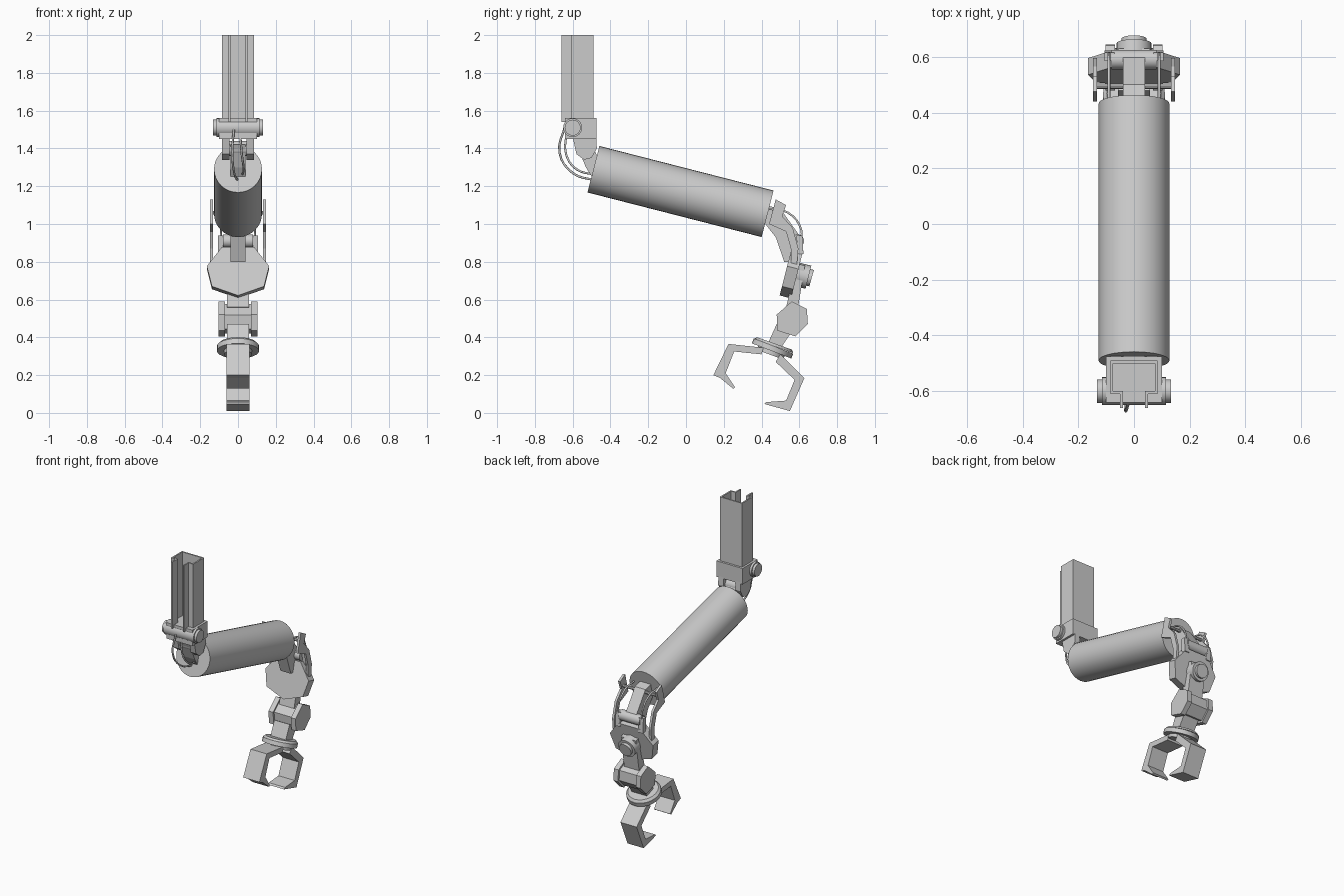
import bpy, bmesh, math
from mathutils import Vector, Matrix

cube = bpy.data.objects.get("Cube")
if cube:
    bpy.data.objects.remove(cube, do_unlink=True)

grey = bpy.data.materials.new("machine_grey")
grey.use_nodes = True
COLOR = (0.6, 0.6, 0.6, 1)
grey.diffuse_color = COLOR
grey.node_tree.nodes["Principled BSDF"].inputs["Base Color"].default_value = COLOR


def finish(name, bm, smooth=False):
    bmesh.ops.recalc_face_normals(bm, faces=bm.faces)
    mesh = bpy.data.meshes.new(name)
    bm.to_mesh(mesh)
    bm.free()
    obj = bpy.data.objects.new(name, mesh)
    bpy.context.collection.objects.link(obj)
    mesh.materials.append(grey)
    if smooth:
        bpy.ops.object.select_all(action='DESELECT')
        obj.select_set(True)
        bpy.context.view_layer.objects.active = obj
        bpy.ops.object.shade_smooth_by_angle(angle=math.radians(40))
    return obj


def extrude(name, points, step):
    """Solid from a closed 3D outline moved along a vector."""
    bm = bmesh.new()
    face = bm.faces.new([bm.verts.new(p) for p in points])
    new = bmesh.ops.extrude_face_region(bm, geom=[face])["geom"]
    bmesh.ops.translate(bm, vec=step, verts=[v for v in new if isinstance(v, bmesh.types.BMVert)])
    return finish(name, bm)


def side_prism(name, outline, x0, x1):
    return extrude(name, [(x0, y, z) for y, z in outline], Vector((x1 - x0, 0, 0)))


def pair(name, outline, x0, x1):
    side_prism("left_" + name, outline, x0, x1)
    side_prism("right_" + name, outline, -x1, -x0)


def rod(name, a, b, r, n=24, r2=None):
    a, b = Vector(a), Vector(b)
    bm = bmesh.new()
    bmesh.ops.create_cone(bm, cap_ends=True, segments=n, radius1=r,
                          radius2=r if r2 is None else r2, depth=(b - a).length)
    turn = (b - a).to_track_quat('Z', 'Y').to_matrix().to_4x4()
    bmesh.ops.transform(bm, matrix=Matrix.Translation((a + b) / 2) @ turn, verts=bm.verts)
    return finish(name, bm, n > 12)


def cable(name, points, r=0.006):
    curve = bpy.data.curves.new(name, 'CURVE')
    curve.dimensions = '3D'
    curve.bevel_depth = r
    curve.bevel_resolution = 1
    curve.resolution_u = 4
    spline = curve.splines.new('BEZIER')
    spline.bezier_points.add(len(points) - 1)
    for bp, p in zip(spline.bezier_points, points):
        bp.co = p
        bp.handle_left_type = bp.handle_right_type = 'AUTO'
    obj = bpy.data.objects.new(name, curve)
    bpy.context.collection.objects.link(obj)
    curve.materials.append(grey)


# Hollow mounting post with a slotted rail on its front
half = [(0.04, -0.66), (0.05, -0.66), (0.05, -0.61), (0.085, -0.61), (0.085, -0.49)]
inner = [(0.075, -0.50), (0.075, -0.60), (0.04, -0.60)]
section = half + [(-x, y) for x, y in reversed(half)]
section += [(-x, y) for x, y in reversed(inner)] + inner
extrude("mounting_post", [(x, y, 1.54) for x, y in section], Vector((0, 0, 0.46)))

# Shoulder block, axle and knuckle
side_prism("shoulder_block", [(-0.64, 1.45), (-0.475, 1.45), (-0.475, 1.56), (-0.64, 1.56)], -0.1, 0.1)
rod("shoulder_axle", (-0.115, -0.6, 1.51), (0.115, -0.6, 1.51), 0.05)
rod("shoulder_axle_cap", (-0.132, -0.6, 1.51), (0.132, -0.6, 1.51), 0.042)
pair("knuckle_cheek", [(-0.6, 1.46), (-0.475, 1.46), (-0.472, 1.4), (-0.50, 1.35),
                       (-0.54, 1.34), (-0.58, 1.37)], 0.045, 0.085)
rod("knuckle_pin", (-0.08, -0.53, 1.4), (0.08, -0.53, 1.4), 0.04)
side_prism("knuckle_strut", [(-0.58, 1.42), (-0.5, 1.42), (-0.44, 1.3), (-0.48, 1.22), (-0.53, 1.3)], -0.04, 0.04)

# Main arm cylinder
rod("arm_cylinder", (0, -0.49, 1.29), (0, 0.432, 1.054), 0.127, 32)

# Slack cables at the shoulder
cable("outer_cable", [(-0.02, -0.64, 1.52), (-0.03, -0.67, 1.38), (-0.02, -0.6, 1.27), (0, -0.48, 1.23)])
cable("inner_cable", [(0.01, -0.63, 1.5), (0.02, -0.635, 1.37), (0.03, -0.58, 1.29), (0.02, -0.48, 1.26)])

# Wrist link and roller behind the arm
side_prism("wrist_link", [(0.42, 1.1), (0.5, 1.08), (0.6, 0.94), (0.57, 0.8),
                          (0.52, 0.8), (0.475, 0.93), (0.42, 1.0)], -0.04, 0.04)
rod("wrist_roller", (-0.08, 0.59, 0.91), (0.08, 0.59, 0.91), 0.035)
rod("cross_bar", (-0.145, 0.495, 1.06), (0.145, 0.495, 1.06), 0.01, 8)
pair("push_arm", [(0.475, 1.13), (0.53, 1.1), (0.51, 1.04), (0.565, 0.98), (0.595, 0.87), (0.585, 0.76),
                  (0.555, 0.76), (0.555, 0.87), (0.53, 0.96), (0.44, 1.0)], 0.132, 0.148)
pair("cable_lug", [(0.585, 0.94), (0.615, 0.94), (0.622, 0.84), (0.59, 0.84)], 0.07, 0.105)
for name, side in (("left", 1), ("right", -1)):
    cable(name + "_wrist_cable", [(side * 0.09, 0.44, 1.08), (side * 0.09, 0.54, 1.06),
                                  (side * 0.09, 0.61, 0.97), (side * 0.09, 0.605, 0.9)])

# Faceted hand plate, leaning with the arm
right = [(0.085, 0.135), (0.165, 0.03), (0.138, -0.08)]
outline = right + [(0, -0.13)] + [(-x, z) for x, z in reversed(right)]
plate = extrude("hand_plate", [(x, -0.031, z) for x, z in outline], Vector((0, 0.062, 0)))
plate.location = (0, 0.558, 0.74)
plate.rotation_euler.x = math.radians(-14.3)

# Swivel boss and neck
rod("swivel_boss", (0, 0.58, 0.735), (0, 0.648, 0.718), 0.063)
rod("swivel_cap", (0, 0.64, 0.72), (0, 0.665, 0.713), 0.045)
side_prism("neck", [(0.585, 0.79), (0.63, 0.78), (0.59, 0.54), (0.53, 0.56)], -0.057, 0.057)

# Hexagonal lower joint
hexagon = [(0.56, 0.59), (0.64, 0.55), (0.645, 0.47), (0.58, 0.405), (0.485, 0.435), (0.48, 0.52)]
pair("joint_cheek", hexagon, 0.068, 0.103)
side_prism("joint_core", [(0.56 + (y - 0.56) * 0.85, 0.5 + (z - 0.5) * 0.85) for y, z in hexagon], -0.07, 0.07)
side_prism("gripper_stem", [(0.48, 0.47), (0.56, 0.43), (0.5, 0.34), (0.43, 0.36)], -0.058, 0.058)

# Gripper turntable
rod("gripper_disc", (0, 0.453, 0.328), (0, 0.463, 0.354), 0.112)
rod("gripper_disc_rim", (0, 0.463, 0.354), (0, 0.468, 0.368), 0.112, 24, 0.098)
rod("gripper_base", (0, 0.445, 0.308), (0, 0.453, 0.33), 0.075)

# Gripper claws
side_prism("front_claw", [(0.41, 0.345), (0.225, 0.365), (0.145, 0.2), (0.18, 0.185), (0.25, 0.128),
                          (0.26, 0.135), (0.21, 0.21), (0.255, 0.325), (0.4, 0.31)], -0.062, 0.062)
side_prism("rear_claw", [(0.5, 0.31), (0.627, 0.185), (0.55, 0.01), (0.415, 0.047),
                         (0.425, 0.057), (0.53, 0.065), (0.575, 0.175), (0.475, 0.27)], -0.062, 0.062)
